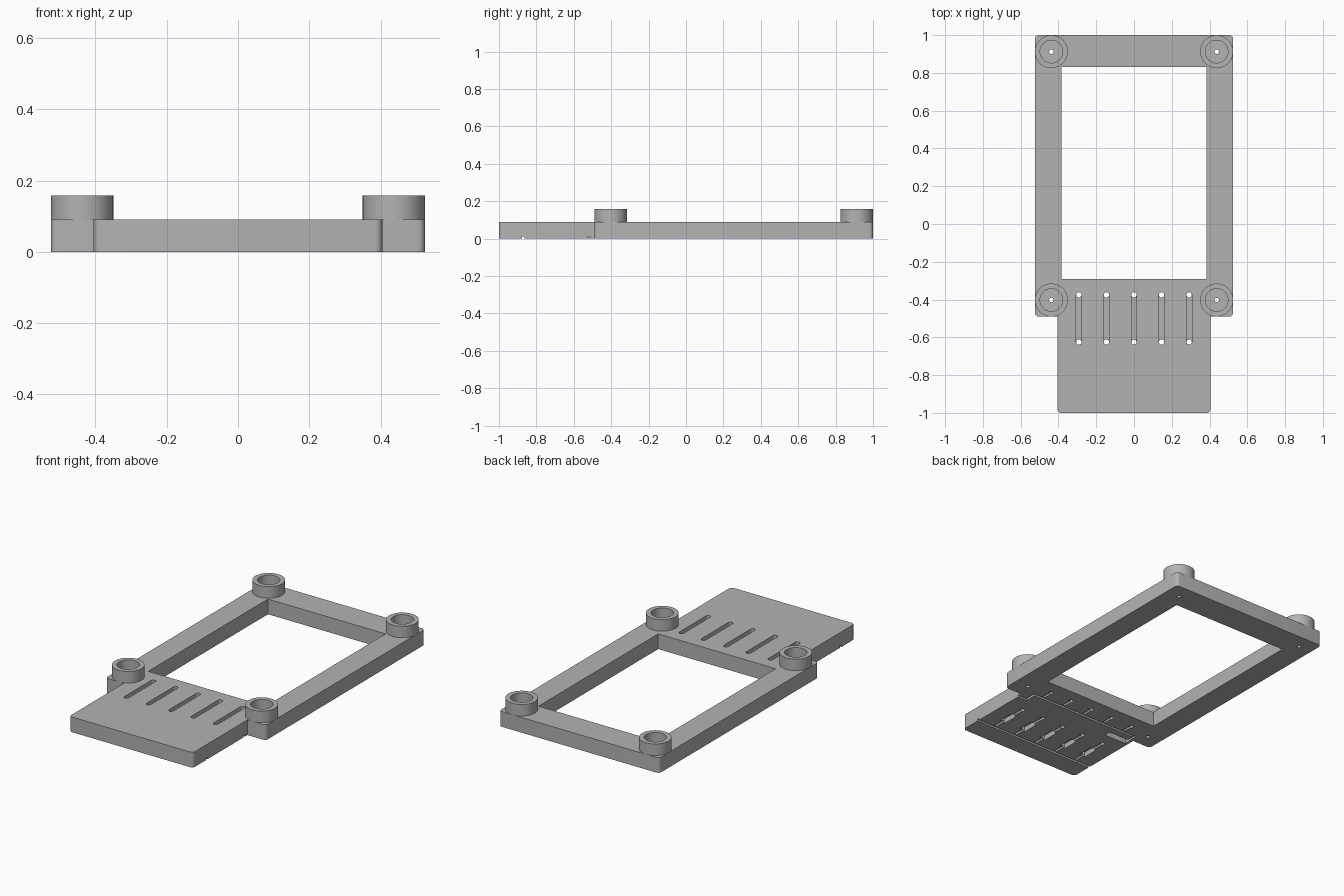
import bpy, bmesh, math

if "Cube" in bpy.data.objects:
    bpy.data.objects.remove(bpy.data.objects["Cube"], do_unlink=True)

T = 0.09            # plate thickness
RIM = 0.158         # top of the bosses
W = 0.525           # half width of the frame
FRONT = -0.49       # front edge of the frame
TONGUE = 0.405      # half width of the tongue

grey = bpy.data.materials.new("mid_grey")
grey.use_nodes = True
colour = (0.45, 0.45, 0.45, 1)
grey.diffuse_color = colour
grey.node_tree.nodes["Principled BSDF"].inputs["Base Color"].default_value = colour


def to_object(name, bm):
    bmesh.ops.recalc_face_normals(bm, faces=bm.faces)
    mesh = bpy.data.meshes.new(name)
    bm.to_mesh(mesh)
    bm.free()
    mesh.materials.append(grey)
    obj = bpy.data.objects.new(name, mesh)
    bpy.context.collection.objects.link(obj)
    return obj


def prism(name, outline, z0, z1, radius=0.0):
    """Extrude an outline; round its convex corners."""
    bm = bmesh.new()
    base = bm.faces.new([bm.verts.new((x, y, z0)) for x, y in outline])
    up = bmesh.ops.extrude_face_region(bm, geom=[base])["geom"]
    bmesh.ops.translate(bm, vec=(0, 0, z1 - z0),
                        verts=[v for v in up if isinstance(v, bmesh.types.BMVert)])
    bmesh.ops.recalc_face_normals(bm, faces=bm.faces)
    if radius:
        corners = [e for e in bm.edges if e.is_convex
                   and abs(e.verts[0].co.z - e.verts[1].co.z) > 0.01]
        bmesh.ops.bevel(bm, geom=corners, offset=radius, segments=5,
                        profile=0.5, affect='EDGES')
    return to_object(name, bm)


def box(name, x0, x1, y0, y1, z0, z1):
    return prism(name, [(x0, y0), (x1, y0), (x1, y1), (x0, y1)], z0, z1)


def cylinder(name, x, y, r, z0, z1, sides=48):
    ring = [(x + r * math.cos(i * math.tau / sides), y + r * math.sin(i * math.tau / sides))
            for i in range(sides)]
    return prism(name, ring, z0, z1)


def combine(target, tool, operation='DIFFERENCE'):
    mod = target.modifiers.new("cut", 'BOOLEAN')
    mod.operation, mod.solver, mod.object = operation, 'EXACT', tool
    bpy.context.view_layer.objects.active = target
    bpy.ops.object.modifier_apply(modifier=mod.name)
    bpy.data.objects.remove(tool, do_unlink=True)


def finish(obj):
    bpy.ops.object.select_all(action='DESELECT')
    obj.select_set(True)
    bpy.context.view_layer.objects.active = obj
    bpy.ops.object.shade_smooth_by_angle(angle=math.radians(30))


# Frame with the front tongue in one outline
half = [(TONGUE, -1), (TONGUE, FRONT), (W, FRONT), (W, 1)]
plate = prism("frame_plate", half + [(-x, y) for x, y in reversed(half)], 0, T, 0.02)

# Large window
combine(plate, box("cutter", -0.385, 0.385, -0.29, 0.83, -1, 1))

# Slots in the top, pierced at both ends
slots = [i * 0.146 for i in range(-2, 3)]
NEAR, FAR, HALF = -0.625, -0.375, 0.014
for x in slots:
    combine(plate, box("cutter", x - HALF, x + HALF, NEAR, FAR, 0.035, 1))
    for y in (NEAR, FAR):
        combine(plate, cylinder("cutter", x, y, HALF, -1, 1, 16))

# Wire channels and component pockets in the underside
D, G = 0.012, 0.007
ROW, COLUMN, EXIT = -0.87, -0.45, -0.52
channels = [(-1, 1, ROW - G, ROW + G),
            (-0.38, 0.35, COLUMN - G, COLUMN + G),
            (0.35 - G, 0.35 + G, EXIT - G, COLUMN + G),
            (0.35, 1, EXIT - G, EXIT + G),
            (-0.38 - G, -0.38 + G, EXIT, COLUMN + G)]
for x in slots:
    channels += [(x - G, x + G, ROW, NEAR), (x - G, x + G, COLUMN, FAR)]
for x0, x1, y0, y1 in channels:
    combine(plate, box("cutter", x0, x1, y0, y1, -1, D))
for x in slots:
    combine(plate, box("cutter", x - 0.02, x + 0.02, -0.8, -0.7, -1, 0.03))
combine(plate, box("cutter", -0.39, -0.24, EXIT - 0.02, EXIT + 0.02, -1, 0.03))

# Corner bosses: counterbored rings with a small screw hole
for side, sx in (("left", 1), ("right", -1)):
    for end, y in (("front", -0.4025), ("back", 0.9125)):
        x = sx * 0.4375
        combine(plate, cylinder("cutter", x, y, 0.012, -1, 1, 16))
        boss = cylinder(f"{end}_{side}_boss", x, y, 0.0875, T, RIM)
        combine(boss, cylinder("cutter", x, y, 0.06, T - 0.1, 1))
        finish(boss)

finish(plate)
